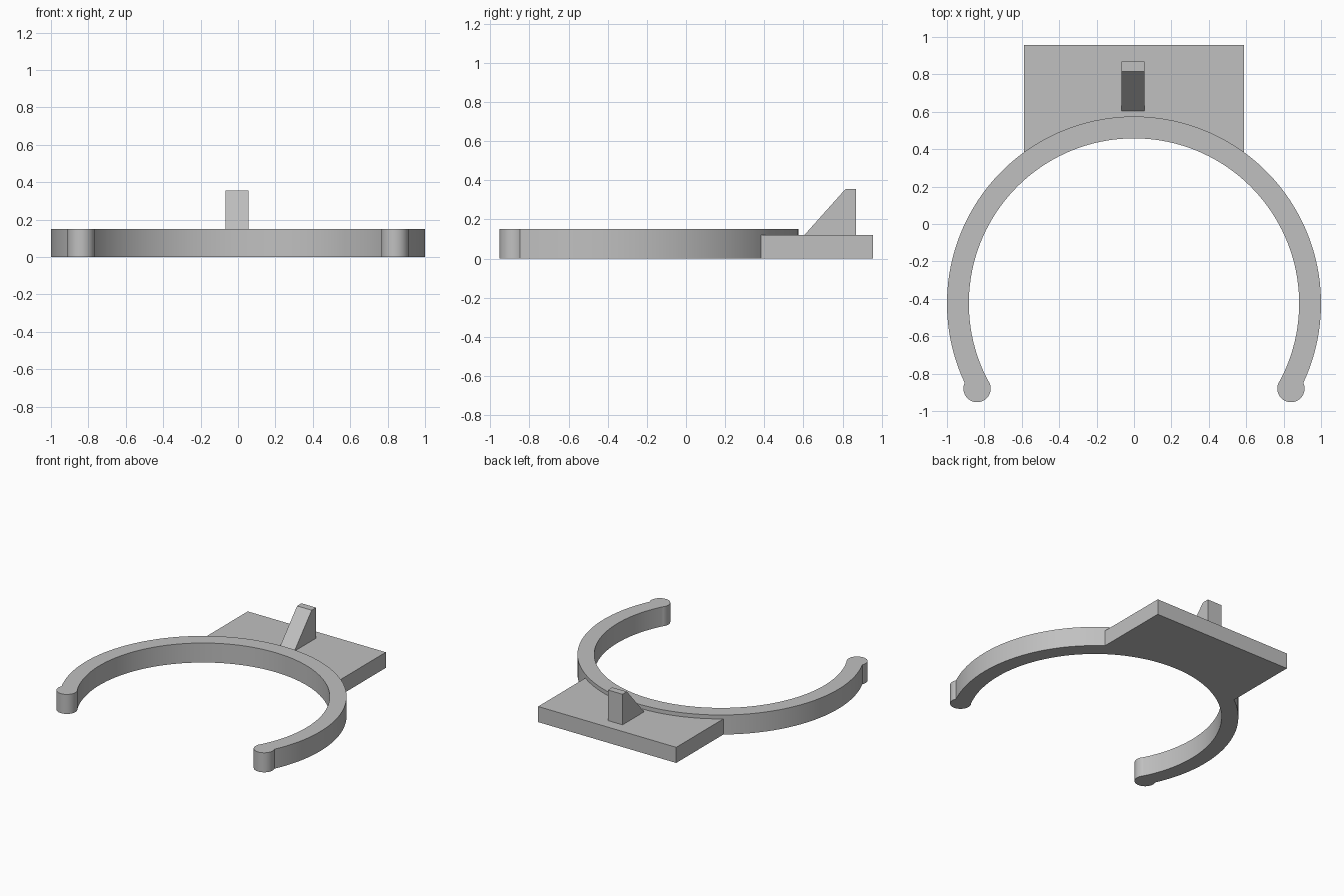
import bpy, bmesh
from math import sin, cos, radians, sqrt, asin

cube = bpy.data.objects.get("Cube")
if cube:
    bpy.data.objects.remove(cube, do_unlink=True)

# Single plain grey material
grey = bpy.data.materials.new("plain grey")
grey.use_nodes = True
colour = (0.53, 0.53, 0.53, 1)
grey.diffuse_color = colour
grey.node_tree.nodes["Principled BSDF"].inputs["Base Color"].default_value = colour

CENTRE_Y = -0.425
OUTER, INNER = 1.0, 0.883
RING_H, PLATE_H = 0.15, 0.12


def arc(radius, start, end, steps, cx=0.0, cy=CENTRE_Y):
    """Points along an arc, angles in degrees."""
    angles = [radians(start + (end - start) * i / steps) for i in range(steps + 1)]
    return [(cx + radius * cos(a), cy + radius * sin(a)) for a in angles]


def extrude(name, points, offset, smooth=False):
    """Extrude a closed outline of 3D points along an offset."""
    bm = bmesh.new()
    face = bm.faces.new([bm.verts.new(p) for p in points])
    result = bmesh.ops.extrude_face_region(bm, geom=[face])
    moved = [g for g in result["geom"] if isinstance(g, bmesh.types.BMVert)]
    bmesh.ops.translate(bm, vec=offset, verts=moved)
    bmesh.ops.recalc_face_normals(bm, faces=bm.faces)
    mesh = bpy.data.meshes.new(name)
    bm.to_mesh(mesh)
    bm.free()
    mesh.materials.append(grey)
    obj = bpy.data.objects.new(name, mesh)
    bpy.context.collection.objects.link(obj)
    if smooth:
        bpy.ops.object.select_all(action="DESELECT")
        obj.select_set(True)
        bpy.context.view_layer.objects.active = obj
        bpy.ops.object.shade_smooth_by_angle(angle=radians(30))
    return obj


def upright(name, outline, height):
    return extrude(name, [(x, y, 0) for x, y in outline], (0, 0, height), True)


# Open clip ring
upright("clip_ring", arc(OUTER, -28, 208, 96) + arc(INNER, 208, -28, 96), RING_H)

# Rounded tips on the ring ends
for side, x in (("left", 0.839), ("right", -0.839)):
    upright(side + "_tip", arc(0.073, 0, 352.5, 47, x, -0.88), RING_H)

# Mounting plate with its front edge fitted to the ring
half, back = 0.587, 0.957
seat = OUTER - 0.005
swing = 90 - sqrt(0) - (90 - asin(half / seat) * 180 / 3.14159265)
front_edge = arc(seat, 90 - swing, 90 + swing, 40)
upright("mounting_plate", front_edge + [(-half, back), (half, back)], PLATE_H)

# Sloped catch standing on the plate
side_profile = [(0.605, PLATE_H), (0.868, PLATE_H), (0.868, 0.355), (0.815, 0.355)]
extrude("sloped_catch", [(-0.068, y, z) for y, z in side_profile], (0.124, 0, 0))
